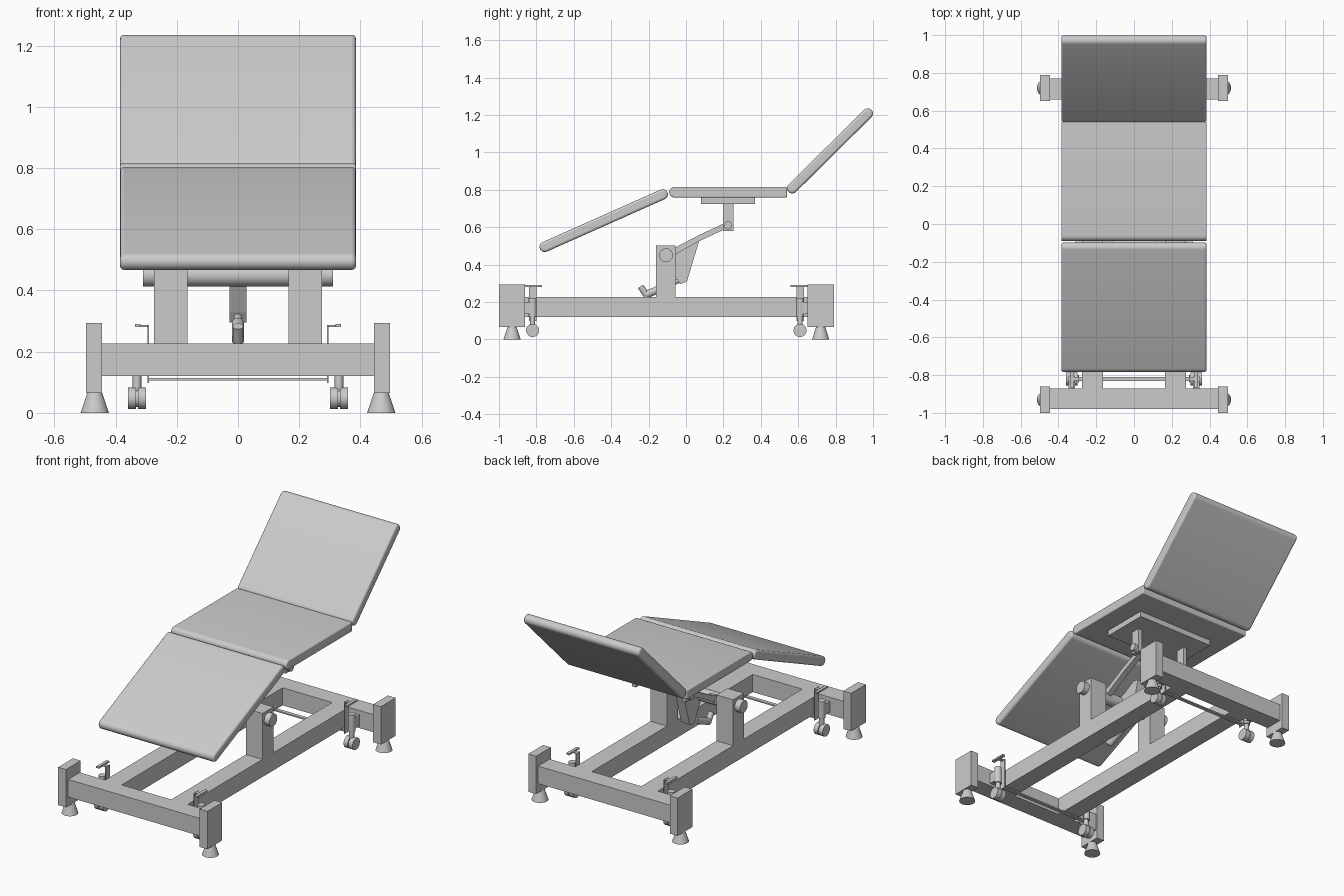
import bpy, bmesh
from math import sin, cos, pi, atan2
from mathutils import Vector

if "Cube" in bpy.data.objects:
    bpy.data.objects.remove(bpy.data.objects["Cube"])


def finish(name, bm, smooth=False, bevel=0):
    bmesh.ops.recalc_face_normals(bm, faces=bm.faces)
    me = bpy.data.meshes.new(name)
    bm.to_mesh(me)
    bm.free()
    ob = bpy.data.objects.new(name, me)
    bpy.context.collection.objects.link(ob)
    if bevel:
        m = ob.modifiers.new("soft_edges", 'BEVEL')
        m.width, m.segments = bevel, 3
        m.limit_method, m.angle_limit = 'ANGLE', 1.0
    if smooth:
        bpy.context.view_layer.objects.active = ob
        ob.select_set(True)
        bpy.ops.object.shade_smooth_by_angle(angle=0.7)
        ob.select_set(False)
    return ob


def box(name, x, y, z):
    """Box from (min, max) ranges."""
    bm = bmesh.new()
    bmesh.ops.create_cube(bm, size=1)
    for v in bm.verts:
        v.co = [(r[0] + r[1]) / 2 + c * (r[1] - r[0]) for c, r in zip(v.co, (x, y, z))]
    return finish(name, bm)


def rod(name, a, b, r1, r2=None, seg=32):
    """Cylinder or cone between two points."""
    a, b = Vector(a), Vector(b)
    bm = bmesh.new()
    bmesh.ops.create_cone(bm, cap_ends=True, segments=seg, radius1=r1,
                          radius2=r1 if r2 is None else r2, depth=(b - a).length)
    rot = (b - a).to_track_quat('Z', 'Y')
    for v in bm.verts:
        v.co = rot @ v.co + (a + b) / 2
    return finish(name, bm, True)


def extrude(name, pts, x0, x1, smooth=False, bevel=0):
    """Extrude a (y, z) profile along x."""
    bm = bmesh.new()
    f = bm.faces.new([bm.verts.new((x0, y, z)) for y, z in pts])
    g = bmesh.ops.extrude_face_region(bm, geom=[f])["geom"]
    bmesh.ops.translate(bm, vec=(x1 - x0, 0, 0),
                        verts=[v for v in g if isinstance(v, bmesh.types.BMVert)])
    return finish(name, bm, smooth, bevel)


def capsule(a, b, r, n=10, square_end=False):
    """Profile of a flat pad with rounded ends."""
    t = atan2(b[1] - a[1], b[0] - a[0])
    pts = [(a[0] + r * cos(t + pi / 2 + pi * i / n), a[1] + r * sin(t + pi / 2 + pi * i / n))
           for i in range(n + 1)]
    if square_end:
        return pts + [(b[0], b[1] - r), (b[0], b[1] + r)]
    return pts + [(b[0] + r * cos(t - pi / 2 + pi * i / n), b[1] + r * sin(t - pi / 2 + pi * i / n))
                  for i in range(n + 1)]


# Padded top in three sections
R, W = 0.028, 0.385
extrude("leg_cushion", capsule((-0.755, 0.495), (-0.125, 0.775), R), -W, W, True, 0.012)
extrude("seat_cushion", capsule((-0.062, 0.787), (0.54, 0.787), R, square_end=True), -W, W, True, 0.006)
extrude("back_cushion", capsule((0.568, 0.808), (0.971, 1.207), R), -W, W, True, 0.012)

# Mounting plate and pivot pin under the seat
box("seat_plate", (-0.26, 0.26), (0.08, 0.37), (0.725, 0.762))
rod("seat_pin", (-0.2, 0.225, 0.61), (0.2, 0.225, 0.61), 0.022)

# Lower pivot tube
rod("pivot_tube", (-0.31, -0.107, 0.45), (0.31, -0.107, 0.45), 0.037)

# Centre lever and lift actuator
extrude("lift_lever", [(-0.11, 0.47), (-0.05, 0.49), (0.03, 0.535), (0.07, 0.525),
                       (0.005, 0.31), (-0.03, 0.295), (-0.055, 0.33), (-0.11, 0.43)], -0.028, 0.028)
rod("actuator_body", (0, -0.215, 0.238), (0, -0.09, 0.292), 0.02)
rod("actuator_shaft", (0, -0.09, 0.292), (0, -0.015, 0.325), 0.013)
rod("actuator_motor", (0, -0.21, 0.235), (0, -0.243, 0.283), 0.017)

YC = -0.105  # the base mirrors about this y

for s, side in ((-1, "left"), (1, "right")):
    def xr(a, b):
        return tuple(sorted((s * a, s * b)))

    # Side rail, post, lift arm and seat tab
    box(side + "_rail", xr(0.165, 0.275), (-0.875, 0.665), (0.12, 0.226))
    box(side + "_post", xr(0.165, 0.275), (-0.16, -0.055), (0.22, 0.502))
    x0, x1 = xr(0.11, 0.145)
    extrude(side + "_lift_arm", [(-0.11, 0.48), (-0.05, 0.495), (0.07, 0.558), (0.225, 0.63),
                                 (0.225, 0.597), (0.07, 0.525), (-0.1, 0.43)], x0, x1)
    box(side + "_seat_tab", xr(0.155, 0.18), (0.197, 0.255), (0.58, 0.73))

    for e, end in ((-1, "front"), (1, "rear")):
        n = side + "_" + end

        def yr(a, b):
            return tuple(sorted((YC + e * a, YC + e * b)))
        # End plate and conical foot
        box(n + "_end_plate", xr(0.445, 0.497), yr(0.755, 0.895), (0.065, 0.293))
        yf = YC + e * 0.825
        rod(n + "_foot", (s * 0.468, yf, 0), (s * 0.468, yf, 0.067), 0.046, 0.024)
        # Caster: twin wheels, hub, stem and mounting lug
        yc = YC + e * 0.715
        for a, b, part in ((0.3, 0.327, "inner"), (0.333, 0.36, "outer")):
            rod(n + "_wheel_" + part, (s * a, yc, 0.048), (s * b, yc, 0.048), 0.035)
        rod(n + "_wheel_hub", (s * 0.32, yc, 0.048), (s * 0.34, yc, 0.048), 0.028)
        rod(n + "_caster_neck", (s * 0.33, yc, 0.07), (s * 0.33, yc, 0.125), 0.014)
        rod(n + "_caster_stem", (s * 0.33, yc, 0.12), (s * 0.33, yc, 0.222), 0.021)
        box(n + "_caster_lug", xr(0.312, 0.348), yr(0.715, 0.77), (0.135, 0.2))
        # Brake strip and pedal
        box(n + "_brake_strip", xr(0.291, 0.296), yr(0.695, 0.735), (0.098, 0.287))
        box(n + "_pedal_arm", xr(0.291, 0.335), yr(0.705, 0.725), (0.281, 0.287))
        box(n + "_pedal", xr(0.318, 0.337), yr(0.665, 0.762), (0.281, 0.291))

# Crossbars and brake links at each end
for e, end in ((-1, "front"), (1, "rear")):
    ya, yb = sorted((YC + e * 0.765, YC + e * 0.875))
    box(end + "_crossbar", (-0.447, 0.447), (ya, yb), (0.12, 0.226))
    yc = YC + e * 0.715
    box(end + "_brake_link", (-0.295, 0.295), (yc - 0.011, yc + 0.011), (0.106, 0.114))
